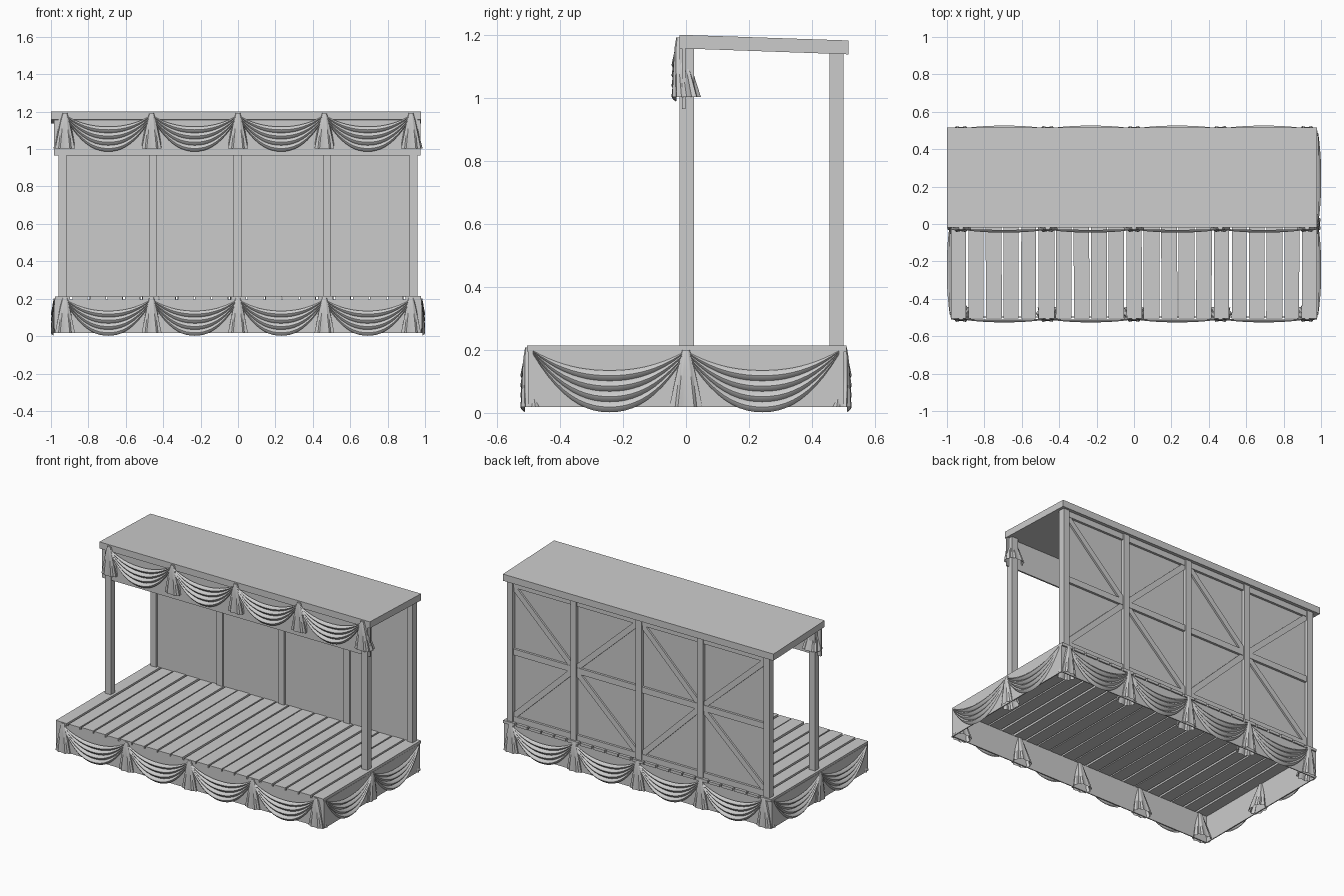
import bpy, bmesh, math, random
from mathutils import Matrix, Vector

if "Cube" in bpy.data.objects:
    bpy.data.objects.remove(bpy.data.objects["Cube"])

random.seed(4)


def finish(name, bm, smooth=False):
    me = bpy.data.meshes.new(name)
    bmesh.ops.recalc_face_normals(bm, faces=bm.faces)
    bm.to_mesh(me)
    bm.free()
    ob = bpy.data.objects.new(name, me)
    bpy.context.collection.objects.link(ob)
    if smooth:
        bpy.ops.object.select_all(action='DESELECT')
        bpy.context.view_layer.objects.active = ob
        ob.select_set(True)
        bpy.ops.object.shade_smooth_by_angle(angle=math.radians(35))
    return ob


def add_box(bm, lo, hi, rot=None):
    lo, hi = Vector(lo), Vector(hi)
    m = Matrix.Translation((lo + hi) / 2) @ (rot or Matrix()) @ Matrix.Diagonal((*(hi - lo), 1))
    bmesh.ops.create_cube(bm, size=1, matrix=m)


def box(name, lo, hi):
    bm = bmesh.new()
    add_box(bm, lo, hi)
    return finish(name, bm)


def add_grid(bm, rows, closed=False):
    vs = [[bm.verts.new(p) for p in r] for r in rows]
    n = len(rows[0])
    for a, b in zip(vs, vs[1:]):
        for i in range(n if closed else n - 1):
            j = (i + 1) % n
            bm.faces.new((a[i], a[j], b[j], b[i]))
    return vs


# Draped cloth between two anchors: four bulging folds that gather at the ends
def swag(name, x0, x1, place):
    bm = bmesh.new()
    rows = []
    for k in range(17):
        v = k / 16
        fold = abs(math.sin(math.pi * 4 * v)) if k < 16 else 0.0
        row = []
        for i in range(21):
            u = i / 20
            s = 1 - abs(2 * u - 1) ** 2.2
            z = 0.197 - 0.012 * v - s * (0.062 + 0.121 * v)
            y = -0.002 - s * (0.004 + 0.012 * fold) - 0.003 * fold
            row.append((x0 + (x1 - x0) * u, y, z))
        rows.append(row)
    add_grid(bm, rows)
    bm.transform(place)
    finish(name, bm, True)


# Pleated hanging tail: narrow at the top, flared and open at the bottom
def tail(name, x, top, place):
    bm = bmesh.new()
    rows = []
    for k in range(7):
        t = k / 6
        front = -0.006 - 0.014 * t ** 0.5
        back = 0.012 + 0.062 * t
        rx, ry, cy = 0.012 + 0.05 * t ** 0.9, (back - front) / 2, (back + front) / 2
        row = []
        for i in range(40):
            a = 2 * math.pi * i / 40
            p = 1 - 0.13 * (0.3 + t) * (1 - math.cos(10 * a)) / 2
            c, s = math.cos(a), math.sin(a)
            # squared-off oval cross-section
            c, s = [math.copysign(abs(q) ** 0.75, q) for q in (c, s)]
            row.append((x + rx * c * p, cy + ry * s * p, top + (0.018 - top) * t))
        rows.append(row)
    vs = add_grid(bm, rows, True)
    bm.faces.new(vs[0])
    bm.transform(place)
    finish(name, bm, True)


def garland(name, anchors, tails, top, place):
    for i, (a, b) in enumerate(zip(anchors, anchors[1:])):
        swag(f"{name}_swag_{i}", a, b, place)
    for i, x in enumerate(tails):
        tail(f"{name}_tail_{i}", x, top, place)


# Floor planks, slightly uneven
bm = bmesh.new()
pitch = 1.97 / 21
for i in range(21):
    x = -0.985 + pitch * (i + 0.5)
    w = 0.041 + random.uniform(-0.002, 0.002)
    add_box(bm, (x - w, -0.505, 0.195), (x + w, 0.51, 0.213 + random.uniform(-0.002, 0.002)),
            Matrix.Rotation(random.uniform(-0.005, 0.005), 4, 'Z'))
finish("floor_planks", bm)

# Flat skirt cloth round the base
for s in (-1, 1):
    box("skirt_long", (-0.98, s * 0.498 - 0.003, 0.018), (0.98, s * 0.498 + 0.003, 0.197))
    box("skirt_end", (s * 0.977 - 0.003, -0.5, 0.018), (s * 0.977 + 0.003, 0.5, 0.197))

# Swags and tails on the four sides of the base and along the roof front
xs = [-0.925, -0.462, 0, 0.462, 0.925]
ys = [-0.485, 0, 0.485]
for name, ang, off in (("front", 0, 0.505), ("back", math.pi, 0.505)):
    garland("base_" + name, xs, xs, 0.207, Matrix.Rotation(ang, 4, 'Z') @ Matrix.Translation((0, -off, 0)))
for name, ang in (("right", math.pi / 2), ("left", -math.pi / 2)):
    garland("base_" + name, ys, [0], 0.2, Matrix.Rotation(ang, 4, 'Z') @ Matrix.Translation((0, -0.98, 0)))
garland("roof_front", xs, xs, 0.207, Matrix.Translation((0, -0.025, 0.985)))
box("roof_valance", (-0.985, -0.012, 0.965), (0.975, -0.002, 1.16))

# Sloping roof slab
bm = bmesh.new()
profile = [(-0.02, 1.157), (0.515, 1.138), (0.515, 1.182), (-0.02, 1.2)]
add_grid(bm, [[(x, y, z) for y, z in profile] for x in (-1, 0.978)], True)
bmesh.ops.holes_fill(bm, edges=bm.edges)
finish("roof", bm)

# Front posts
for x in (-0.938, 0.938):
    box("front_post", (x - 0.022, -0.02, 0.21), (x + 0.022, 0.025, 1.158))

# Back wall: panel, posts, rails and diagonal braces
posts = [-0.938, -0.453, -0.002, 0.475, 0.938]
box("wall_panel", (-0.938, 0.467, 0.21), (0.938, 0.477, 1.142))
for x in posts:
    box("wall_post", (x - 0.021, 0.455, 0.21), (x + 0.021, 0.5, 1.142))
for z in (0.23, 0.675, 1.12):
    box("wall_rail", (-0.938, 0.47, z - 0.02), (0.938, 0.492, z + 0.02))
bm = bmesh.new()
for i in range(4):
    # braces fan out from the middle of the second and fourth posts
    hub, out = (posts[i + 1], posts[i]) if i % 2 == 0 else (posts[i], posts[i + 1])
    sx = math.copysign(0.02, out - hub)
    for z in (0.25, 1.10):
        a, b = Vector((hub, 0.48, 0.675)), Vector((out - sx, 0.48, z))
        d, c = b - a, (a + b) / 2
        h = Vector((d.length / 2, 0.009, 0.018))
        add_box(bm, c - h, c + h, Matrix.Rotation(-math.atan2(d.z, d.x), 4, 'Y'))
finish("wall_braces", bm)
